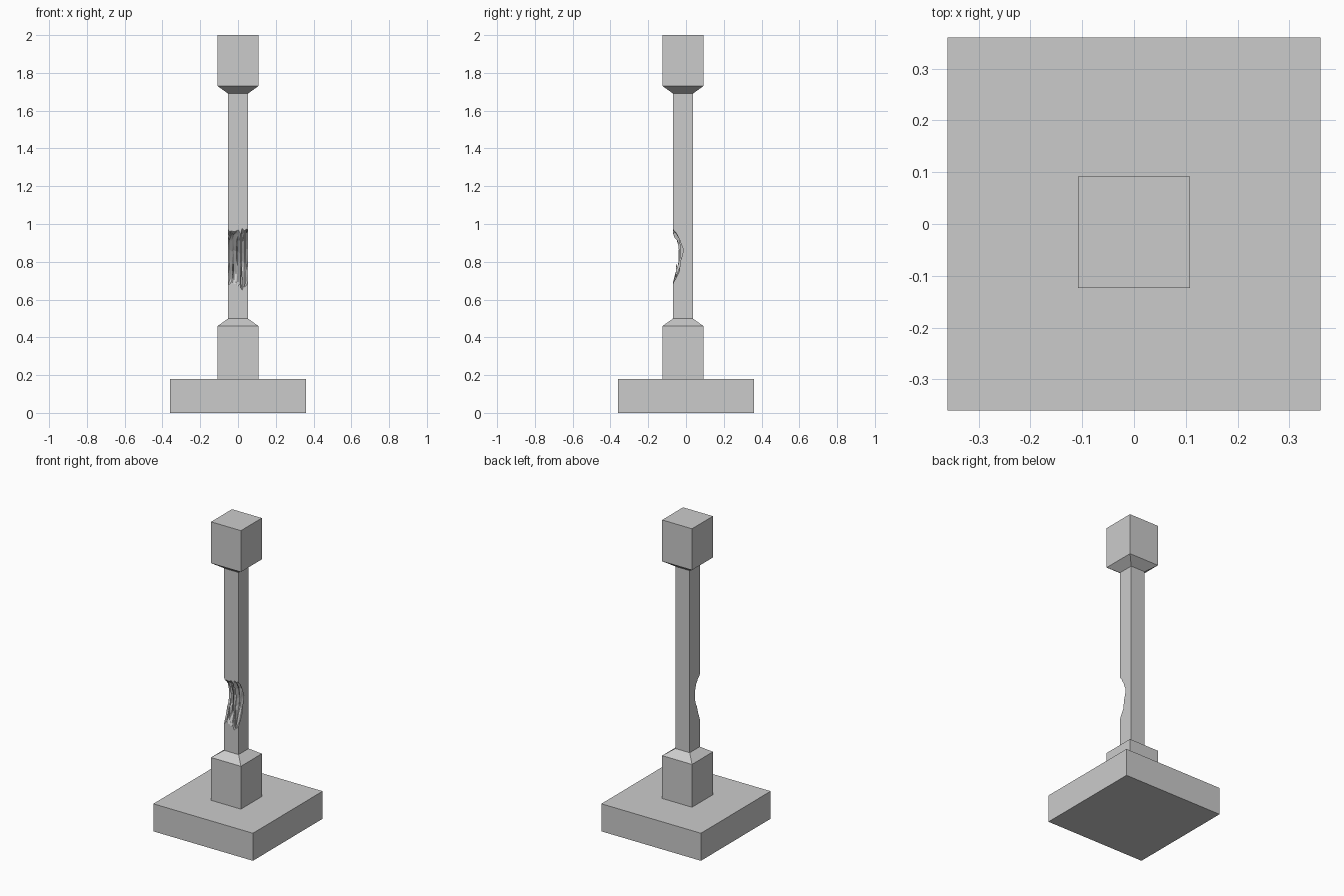
import bpy, bmesh, random

if "Cube" in bpy.data.objects:
    bpy.data.objects.remove(bpy.data.objects["Cube"])

random.seed(4)
CY = -0.016  # post sits slightly forward of the slab centre


def make_object(name, bm):
    bmesh.ops.recalc_face_normals(bm, faces=bm.faces)
    mesh = bpy.data.meshes.new(name)
    bm.to_mesh(mesh)
    bm.free()
    ob = bpy.data.objects.new(name, mesh)
    bpy.context.collection.objects.link(ob)
    return ob


def square_stack(name, profile, cy=0.0):
    """Solid from square sections given as (half width, z)."""
    bm = bmesh.new()
    rings = [[bm.verts.new((sx * h, cy + sy * h, z))
              for sx, sy in ((-1, -1), (1, -1), (1, 1), (-1, 1))] for h, z in profile]
    for a, b in zip(rings, rings[1:]):
        for i in range(4):
            j = (i + 1) % 4
            bm.faces.new((a[i], a[j], b[j], b[i]))
    bm.faces.new(rings[0])
    bm.faces.new(rings[-1])
    return make_object(name, bm)


# Slab and turned-down post
square_stack("base_slab", [(0.36, 0), (0.36, 0.18)])
post = square_stack("post", [(0.108, 0.18), (0.108, 0.46), (0.052, 0.50),
                             (0.052, 1.69), (0.108, 1.73), (0.108, 2.0)], CY)

# Splintered bite: a jagged height field, closed at the front
bm = bmesh.new()
rows = [(0, -0.075), (0.12, -0.052), (0.3, -0.030), (0.45, -0.016),
        (0.62, -0.012), (0.8, -0.022), (0.9, -0.042), (1, -0.075)]
n = 12
back, front = [], []
for i in range(n + 1):
    u = i / n
    x = -0.065 + 0.13 * u
    low = 0.672 - 0.03 * max(0, 1 - abs(u - 0.7) / 0.4) + random.uniform(-0.012, 0.012)
    high = 0.972 + random.uniform(-0.012, 0.014)
    middle = max(0, 1 - abs(u - 0.5) / 0.35)
    groove = (0.010 if i % 2 else -0.004) + 0.012 * middle
    b, f = [], []
    for k, (t, y) in enumerate(rows):
        inner = 0 < k < len(rows) - 1
        z = low + (high - low) * t + (random.uniform(-0.012, 0.012) if inner else 0)
        yy = y - groove + random.uniform(-0.005, 0.005) if inner else y
        b.append(bm.verts.new((x, max(yy, -0.066) if inner else y, z)))
        f.append(bm.verts.new((x, -0.15, z)))
    back.append(b)
    front.append(f)
m = len(rows)
for i in range(n):
    for k in range(m - 1):
        for g in (back, front):
            p, q, r, s = g[i][k], g[i + 1][k], g[i + 1][k + 1], g[i][k + 1]
            bm.faces.new((p, q, r))
            bm.faces.new((p, r, s))
    for k in (0, m - 1):
        bm.faces.new((back[i][k], back[i + 1][k], front[i + 1][k]))
        bm.faces.new((back[i][k], front[i + 1][k], front[i][k]))
for i in (0, n):
    for k in range(m - 1):
        bm.faces.new((back[i][k], back[i][k + 1], front[i][k + 1], front[i][k]))
cutter = make_object("bite_cutter", bm)
cutter.hide_render = True
cutter.hide_viewport = True

cut = post.modifiers.new("bite", 'BOOLEAN')
cut.operation = 'DIFFERENCE'
cut.solver = 'EXACT'
cut.object = cutter

# Thin upright splinters left inside the bite
for i, (x, z0, z1, y) in enumerate([(-0.030, 0.67, 0.80, -0.052),
                                    (-0.008, 0.66, 0.93, -0.040),
                                    (0.018, 0.65, 0.79, -0.055)]):
    bm = bmesh.new()
    w = 0.006
    foot = [bm.verts.new((x + a * w, y + b * w, z0))
            for a, b in ((-1, -1), (1, -1), (1, 1), (-1, 1))]
    tip = bm.verts.new((x + 0.003, y + 0.004, z1))
    bm.faces.new(foot)
    for k in range(4):
        bm.faces.new((foot[k], foot[(k + 1) % 4], tip))
    make_object(f"splinter_{i + 1}", bm)
